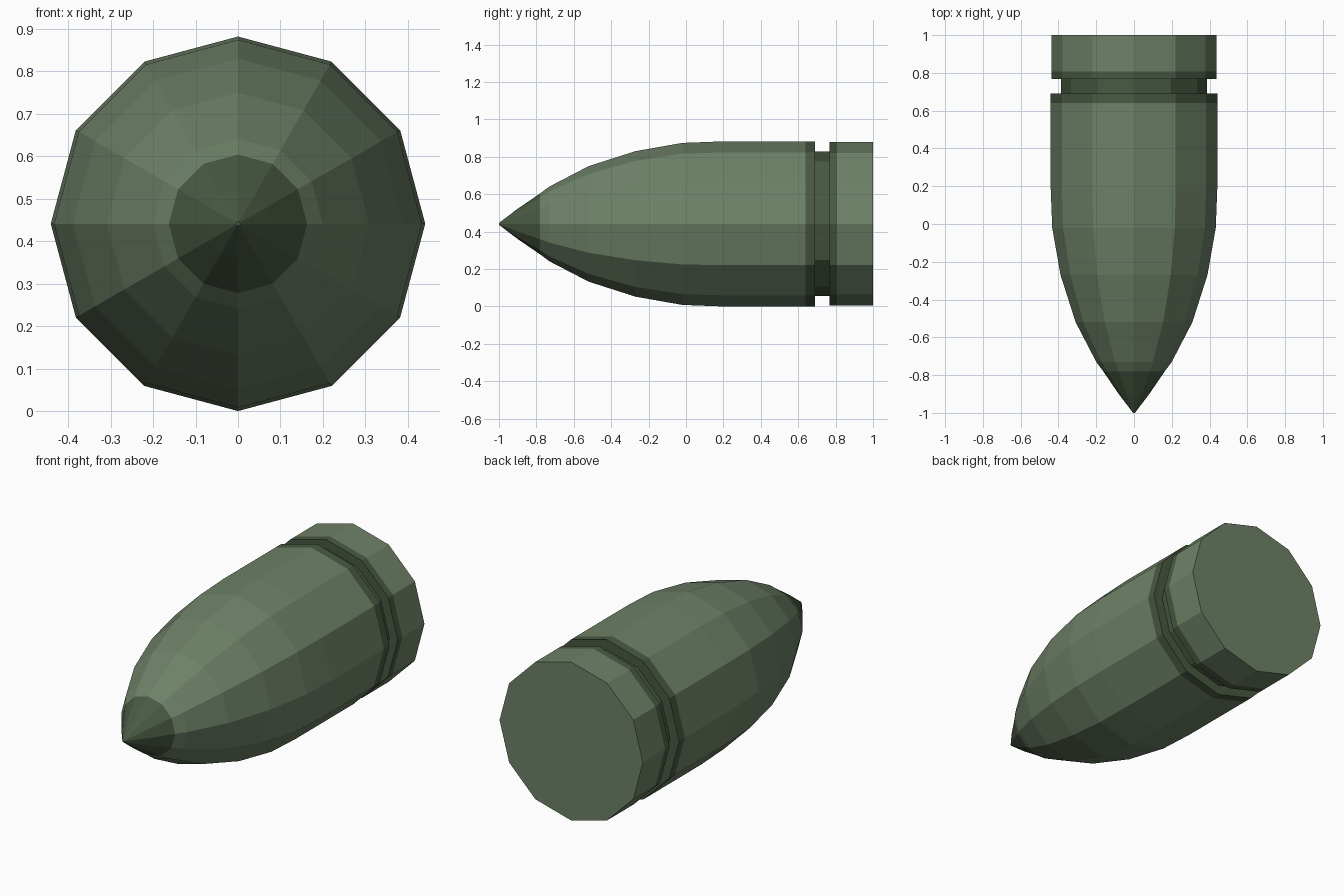
import bpy, bmesh, math

if "Cube" in bpy.data.objects:
    bpy.data.objects.remove(bpy.data.objects["Cube"])

SIDES, CZ = 12, 0.441

def material(name, rgb):
    m = bpy.data.materials.new(name)
    m.diffuse_color = (*rgb, 1)
    m.use_nodes = True
    m.node_tree.nodes["Principled BSDF"].inputs["Base Color"].default_value = m.diffuse_color
    return m

green = material("olive green", (0.155, 0.22, 0.135))
dark = material("dark green", (0.066, 0.099, 0.054))

def lathe(name, profile, dark_rule):
    """Spin (y, radius) rings about the y axis; dark_rule picks faces by centre y and normal."""
    bm = bmesh.new()
    rings = []
    for y, r in profile:
        rings.append([bm.verts.new((r * math.sin(2 * math.pi * i / SIDES), y,
                                    CZ + r * math.cos(2 * math.pi * i / SIDES)))
                      for i in range(SIDES)])
    for a, b in zip(rings, rings[1:]):
        for i in range(SIDES):
            j = (i + 1) % SIDES
            bm.faces.new((a[i], a[j], b[j], b[i]))
    bm.faces.new(rings[0])
    bm.faces.new(rings[-1])
    bmesh.ops.recalc_face_normals(bm, faces=bm.faces)
    for f in bm.faces:
        f.material_index = int(dark_rule(f.calc_center_median().y))
    me = bpy.data.meshes.new(name)
    bm.to_mesh(me)
    bm.free()
    me.materials.append(green)
    me.materials.append(dark)
    ob = bpy.data.objects.new(name, me)
    bpy.context.collection.objects.link(ob)
    return ob

# One closed shell: dark tip, curved nose, straight body, dark grooved band, base
lathe("shell_body", [
    (-1.0, 0.005), (-0.90, 0.081), (-0.78, 0.163), (-0.73, 0.2), (-0.52, 0.309),
    (-0.27, 0.389), (-0.02, 0.433), (0.19, 0.441), (0.64, 0.441), (0.69, 0.441),
    (0.69, 0.386), (0.767, 0.386), (0.767, 0.437), (0.807, 0.437), (1.0, 0.437),
], lambda y: y < -0.78 or 0.65 < y < 0.80)
